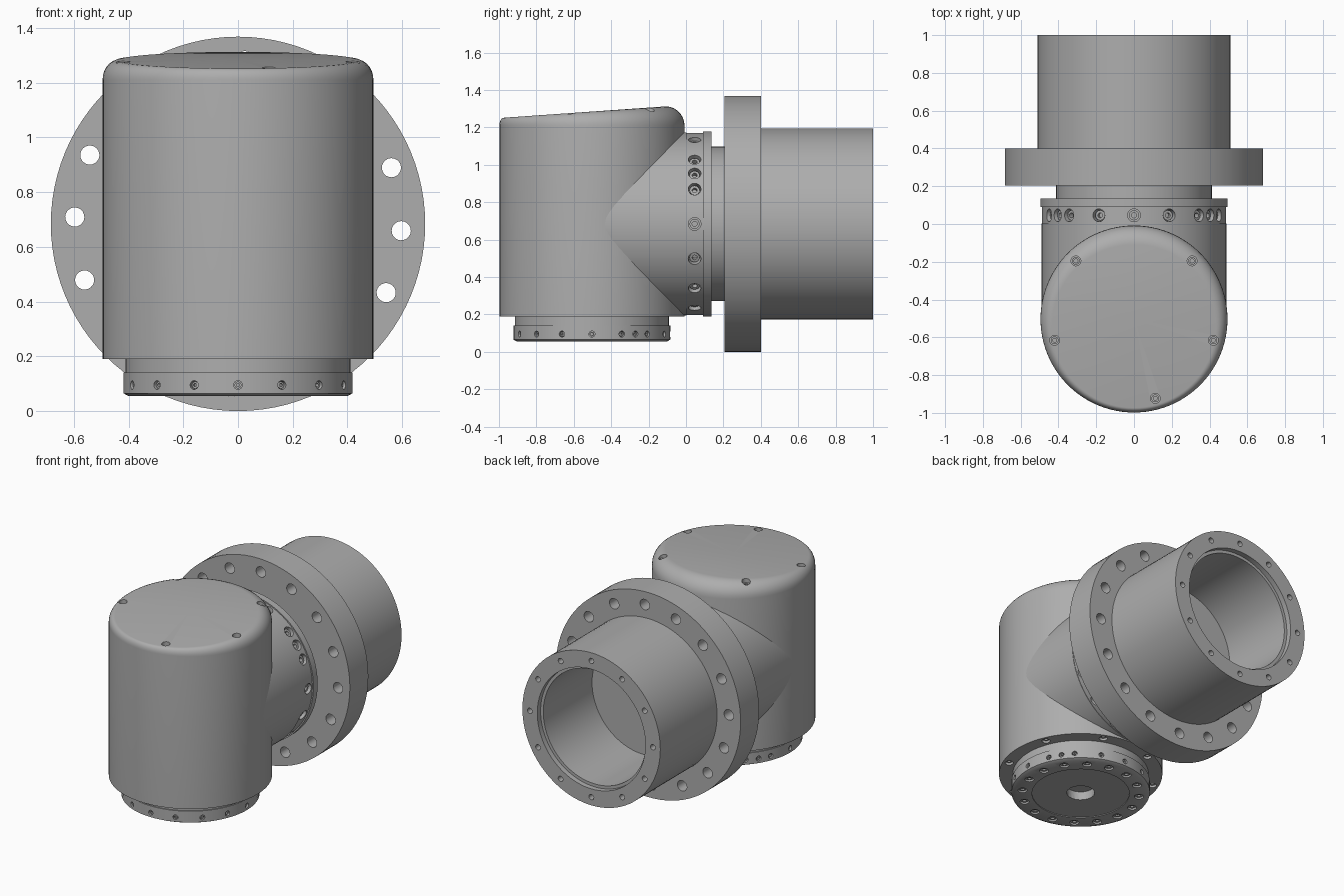
import bpy, bmesh
from math import radians, sin, cos, pi
from mathutils import Matrix

if "Cube" in bpy.data.objects:
    bpy.data.objects.remove(bpy.data.objects["Cube"], do_unlink=True)

grey = bpy.data.materials.new("machined_grey")
grey.use_nodes = True
grey.diffuse_color = (0.42, 0.42, 0.42, 1)
grey.node_tree.nodes["Principled BSDF"].inputs["Base Color"].default_value = (0.42, 0.42, 0.42, 1)

# Local frames: upright parts, and parts whose axis points to the back
UP = Matrix.Translation((0, -0.503, 0))
BACK = Matrix.Translation((0, 0, 0.684)) @ Matrix.Rotation(-pi / 2, 4, "X")
FLIP = Matrix.Rotation(pi, 4, "X")


def lathe(bm, profile, matrix, segments=96):
    """Revolve (radius, height) points; profile may depend on the angle."""
    rows = []
    for i in range(segments):
        a = 2 * pi * i / segments
        points = profile(a) if callable(profile) else profile
        rows.append([bm.verts.new(matrix @ Matrix.Rotation(a, 4, "Z") @ Matrix.Translation((r, 0, h)).translation)
                     for r, h in points])
    for i in range(segments):
        p, q = rows[i], rows[(i + 1) % segments]
        for j in range(len(p) - 1):
            bm.faces.new((p[j], q[j], q[j + 1], p[j + 1]))
    bmesh.ops.remove_doubles(bm, verts=[v for row in rows for v in row], dist=1e-5)


def to_object(bm, name):
    bmesh.ops.recalc_face_normals(bm, faces=bm.faces)
    mesh = bpy.data.meshes.new(name)
    bm.to_mesh(mesh)
    bm.free()
    mesh.materials.append(grey)
    ob = bpy.data.objects.new(name, mesh)
    bpy.context.collection.objects.link(ob)
    return ob


def part(name, profile, matrix, holes=()):
    """Turned part with round pockets; each hole is (matrix, radius, depth)."""
    bm = bmesh.new()
    lathe(bm, profile, matrix)
    ob = to_object(bm, name)
    bpy.ops.object.select_all(action="DESELECT")
    ob.select_set(True)
    bpy.context.view_layer.objects.active = ob
    if holes:
        bm = bmesh.new()
        for m, r, d in holes:
            lathe(bm, [(0, -d), (r, -d), (r, 0.03), (0, 0.03)], m, 20)
        cutter = to_object(bm, name + "_cutter")
        cutter.hide_render = True
        mod = ob.modifiers.new("pockets", "BOOLEAN")
        mod.operation, mod.solver, mod.object = "DIFFERENCE", "EXACT", cutter
        bpy.ops.object.modifier_apply(modifier=mod.name)
        bpy.data.objects.remove(cutter, do_unlink=True)
    bpy.ops.object.shade_smooth_by_angle(angle=radians(30))
    return ob


def screws(name, holes):
    """Socket-head screws sunk in the given pockets."""
    bm = bmesh.new()
    for m, r, d in holes:
        lathe(bm, [(0, -d), (0.8 * r, -d), (0.8 * r, -0.3 * d), (0.4 * r, -0.3 * d),
                   (0.4 * r, -0.7 * d), (0, -0.7 * d)], m, 12)
    to_object(bm, name)


def radial(frame, angles, r, h, size, depth):
    return [(frame @ Matrix.Rotation(radians(a), 4, "Z") @ Matrix.Translation((r, 0, h))
             @ Matrix.Rotation(pi / 2, 4, "Y"), size, depth) for a in angles]


def axial(frame, angles, r, h, size, depth, turn=Matrix()):
    return [(frame @ Matrix.Rotation(radians(a), 4, "Z") @ Matrix.Translation((r, 0, h)) @ turn,
             size, depth) for a in angles]


def ring(count, start=0):
    return [start + 360 * i / count for i in range(count)]


# Upright housing with a sloping top and an edge that rounds more at the back
R = 0.495


def top_height(y):
    return 1.25 + 0.07 * (y + R)


def housing_profile(a):
    inset = 0.025 + 0.075 * (1 + sin(a)) / 2
    rim = top_height((R - inset) * sin(a))
    points = [(0, 0.19), (R, 0.19)]
    for k in range(8):
        t = pi / 2 * k / 7
        points.append((R - inset * (1 - cos(t)), 1.21 + (rim - 1.21) * sin(t)))
    return points + [(0, top_height(0))]


top_pockets = []
for a in (45, 135, -15, 195, -75):
    y = 0.435 * sin(radians(a))
    top_pockets += axial(UP, [a], 0.435, top_height(y) - 0.012, 0.026, 0.05)
under_pockets = axial(UP, ring(8, 22.5), 0.455, 0.19, 0.025, 0.04, FLIP)
part("upright_housing", housing_profile, UP, top_pockets + under_pockets)
screws("cover_screws", top_pockets)
screws("underside_screws", under_pockets)

# Horizontal branch of the elbow
part("elbow_branch", [(0, -0.45), (0.49, -0.45), (0.49, 0.002), (0, 0.002)], BACK)

# Ring of recessed screws behind the elbow, with two extra screws above
pockets = radial(BACK, ring(16) + [-33.75, -146.25], 0.487, 0.046, 0.034, 0.06)
part("joint_ring", [(0, 0), (0.487, 0), (0.487, 0.092), (0, 0.092)], BACK, pockets)
screws("joint_screws", pockets)
part("joint_lip", [(0, 0.09), (0.495, 0.09), (0.495, 0.135), (0, 0.135)], BACK)
part("joint_neck", [(0, 0.13), (0.413, 0.13), (0.413, 0.21), (0, 0.21)], BACK)

# Mounting flange with through holes
part("mounting_flange", [(0, 0.205), (0.684, 0.205), (0.684, 0.4), (0, 0.4)], BACK,
     axial(BACK, ring(16, 2.4), 0.597, 0.4, 0.035, 0.25))

# Hollow rear tube
part("rear_tube", [(0, 0.39), (0.51, 0.39), (0.51, 1), (0.4, 1), (0.4, 0.965),
                   (0.38, 0.965), (0.38, 0.45), (0, 0.45)], BACK,
     axial(BACK, ring(12), 0.455, 1, 0.018, 0.06))

# Lower output neck and ring
part("output_neck", [(0, 0.13), (0.412, 0.13), (0.412, 0.2), (0, 0.2)], UP)
face_pockets = axial(UP, ring(16, 11.25), 0.355, 0.055, 0.028, 0.025, FLIP)
side_pockets = radial(UP, ring(16) + [33.75, 146.25], 0.419, 0.095, 0.016, 0.03)
bore = axial(UP, [0], 0, 0.055, 0.085, 0.06, FLIP)
part("output_ring", [(0, 0.06), (0.295, 0.06), (0.295, 0.055), (0.4, 0.055), (0.419, 0.065),
                     (0.419, 0.14), (0, 0.14)], UP, face_pockets + side_pockets + bore)
screws("output_face_screws", face_pockets)
screws("output_side_screws", side_pockets)
